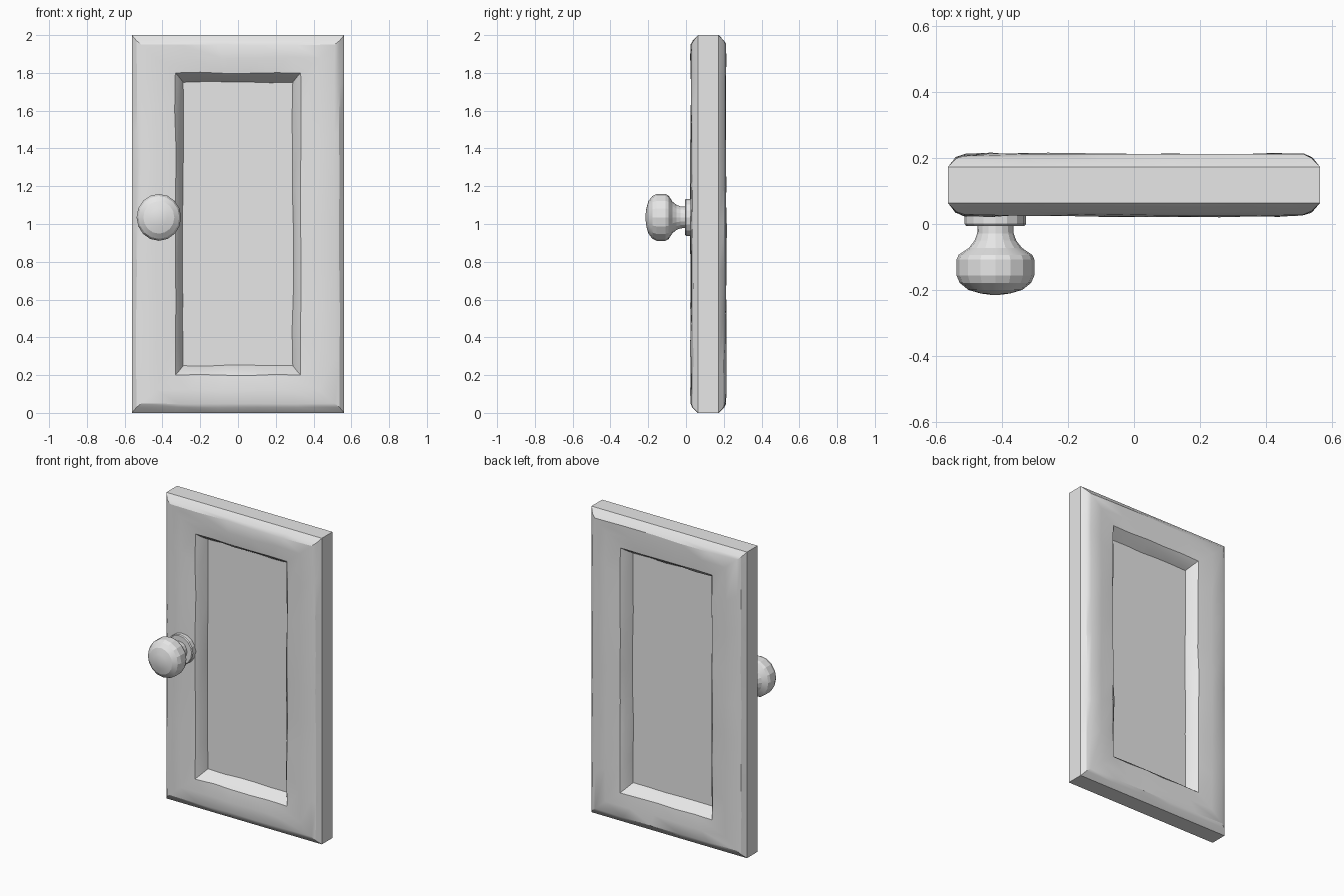
import bpy, bmesh, math, random

random.seed(4)
if "Cube" in bpy.data.objects:
    bpy.data.objects.remove(bpy.data.objects["Cube"], do_unlink=True)

grey = bpy.data.materials.new("light grey")
grey.use_nodes = True
grey.diffuse_color = (0.8, 0.8, 0.8, 1)
grey.node_tree.nodes["Principled BSDF"].inputs["Base Color"].default_value = (0.8, 0.8, 0.8, 1)

HALF_W, HEIGHT, MID_Y = 0.562, 2.0, 0.118


def finish(bm, name, angle):
    bmesh.ops.recalc_face_normals(bm, faces=bm.faces)
    mesh = bpy.data.meshes.new(name)
    bm.to_mesh(mesh)
    bm.free()
    obj = bpy.data.objects.new(name, mesh)
    mesh.materials.append(grey)
    bpy.context.collection.objects.link(obj)
    bpy.ops.object.select_all(action='DESELECT')
    obj.select_set(True)
    bpy.context.view_layer.objects.active = obj
    bpy.ops.object.shade_smooth_by_angle(angle=math.radians(angle))
    return obj


# Frame section from panel edge to outer rim: inset in x, inset in z,
# distance from the middle plane, hand-carved wobble
half = [(0.272, 0.25, 0.014, 0.004), (0.25, 0.222, 0.062, 0.005),
        (0.23, 0.2, 0.086, 0.004), (0.13, 0.12, 0.094, 0.004),
        (0.05, 0.05, 0.091, 0.004), (0.025, 0.03, 0.082, 0.003),
        (0, 0, 0.055, 0)]
section = [(dx, dz, -d, w) for dx, dz, d, w in half]
section += [(dx, dz, d, w) for dx, dz, d, w in reversed(half)]


def stations():
    """Corner-to-corner steps round the door, as (u, v) in -1..1."""
    corners = [(-1, -1), (1, -1), (1, 1), (-1, 1)]
    for i, (u0, v0) in enumerate(corners):
        u1, v1 = corners[(i + 1) % 4]
        steps = 5 if v0 == v1 else 8
        for k in range(steps):
            t = k / steps
            yield u0 + (u1 - u0) * t, v0 + (v1 - v0) * t, k > 0


# Door: mitred frame with a recessed panel on both sides
bm = bmesh.new()
rings = []
for u, v, inner in stations():
    ring = []
    for i, (dx, dz, y, wob) in enumerate(section):
        j = random.uniform(-wob, wob) if inner else 0
        jy = random.uniform(-wob, wob) if 0 < i < len(section) - 1 else 0
        x = u * (HALF_W - dx) + (j if abs(u) == 1 else 0)
        z = HEIGHT / 2 + v * (HEIGHT / 2 - dz) + (j if abs(v) == 1 else 0)
        ring.append(bm.verts.new((x, MID_Y + y + jy, z)))
    rings.append(ring)
for a, b in zip(rings, rings[1:] + rings[:1]):
    for k in range(len(section) - 1):
        bm.faces.new((a[k], a[k + 1], b[k + 1], b[k]))
bm.faces.new([r[0] for r in rings])
bm.faces.new([r[-1] for r in rings])
finish(bm, "door_panel", 25)


def turned(name, profile, sides, angle):
    """Lathe a (radius, y) profile about the knob axis."""
    bm = bmesh.new()
    loops = []
    for r, y in profile:
        loops.append([bm.verts.new((-0.419 + r * math.cos(a), y, 1.035 + r * math.sin(a) * 1.05))
                      for a in (math.tau * k / sides for k in range(sides))])
    for a, b in zip(loops, loops[1:]):
        for k in range(sides):
            n = (k + 1) % sides
            bm.faces.new((a[k], a[n], b[n], b[k]))
    bm.faces.new(loops[0])
    bm.faces.new(loops[-1])
    finish(bm, name, angle)


# Knob: round base plate, flared neck and domed head
turned("knob_plate", [(0.093, 0.04), (0.093, 0.0), (0.088, -0.006)], 16, 15)
turned("knob", [(0.054, 0.0), (0.055, -0.028), (0.063, -0.05), (0.08, -0.072),
                (0.111, -0.093), (0.118, -0.108), (0.118, -0.155), (0.108, -0.178),
                (0.082, -0.199), (0.045, -0.21), (0.015, -0.214)], 16, 15)
